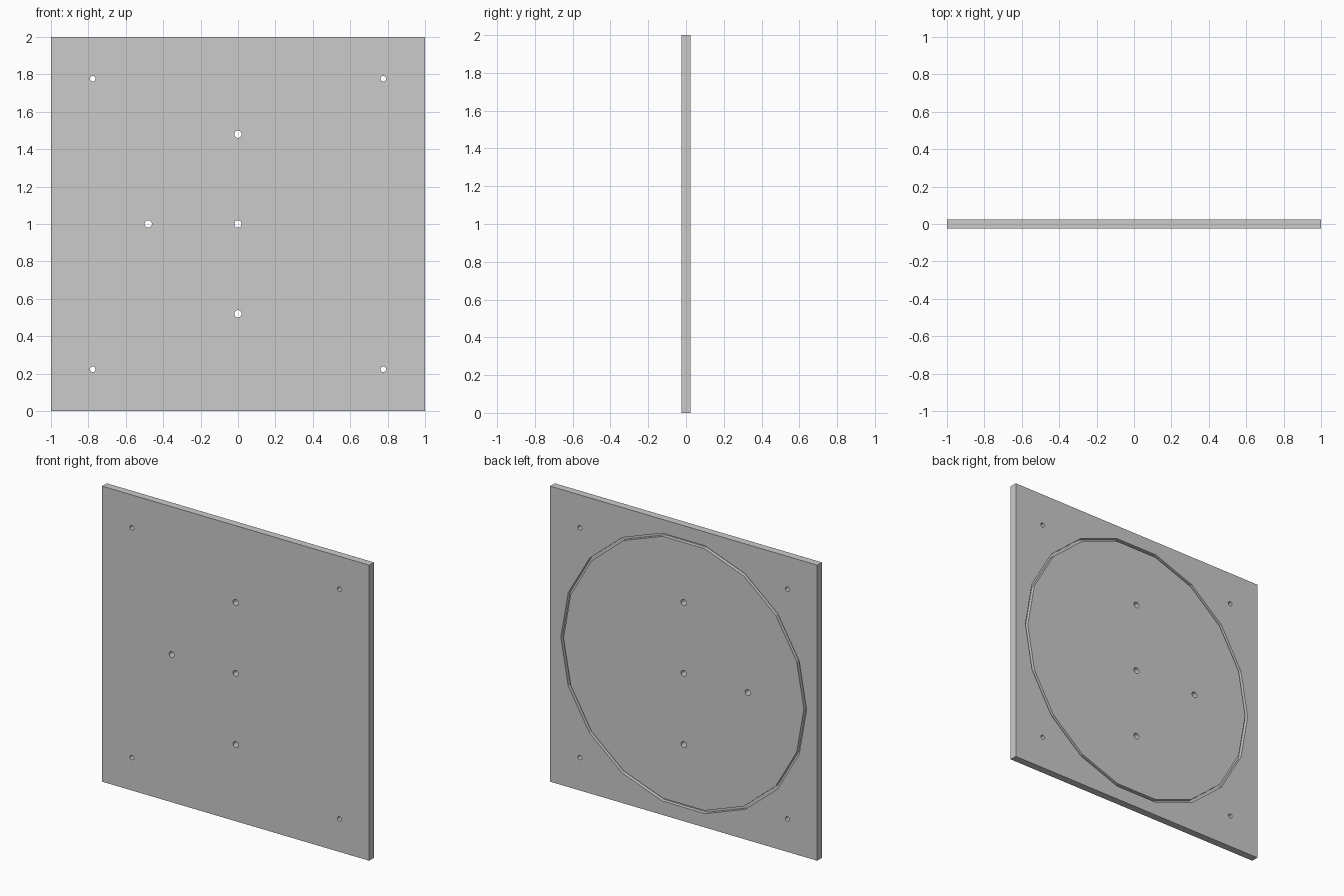
import bpy, bmesh
from math import sin, cos, pi

if "Cube" in bpy.data.objects:
    bpy.data.objects.remove(bpy.data.objects["Cube"])

HALF_T = 0.025      # half plate thickness
SIDES = 18


def make_object(name, bm):
    bmesh.ops.recalc_face_normals(bm, faces=bm.faces)
    me = bpy.data.meshes.new(name)
    bm.to_mesh(me)
    bm.free()
    ob = bpy.data.objects.new(name, me)
    bpy.context.collection.objects.link(ob)
    return ob


def loop(bm, x, z, r, y):
    return [bm.verts.new((x + r * cos(2 * pi * i / SIDES), y,
                          z + r * sin(2 * pi * i / SIDES))) for i in range(SIDES)]


def bridge(bm, a, b):
    for i in range(SIDES):
        j = (i + 1) % SIDES
        bm.faces.new((a[i], a[j], b[j], b[i]))


def add_hole(bm, x, z, r):
    a, b = loop(bm, x, z, r, -0.1), loop(bm, x, z, r, 0.1)
    bridge(bm, a, b)
    bm.faces.new(a)
    bm.faces.new(b)


def cut(target, cutter):
    cutter.hide_render = True
    mod = target.modifiers.new("cut", 'BOOLEAN')
    mod.operation = 'DIFFERENCE'
    mod.solver = 'EXACT'
    mod.object = cutter
    bpy.context.view_layer.objects.active = target
    bpy.ops.object.modifier_apply(modifier=mod.name)
    bpy.data.objects.remove(cutter, do_unlink=True)


# Square plate
bm = bmesh.new()
bmesh.ops.create_cube(bm, size=1)
for v in bm.verts:
    v.co = (v.co.x * 2, v.co.y * 2 * HALF_T, v.co.z * 2 + 1)
plate = make_object("square_plate", bm)

# Through holes: four corner fixings and four inner holes
bm = bmesh.new()
for sx in (-1, 1):
    for sz in (-1, 1):
        add_hole(bm, sx * 0.777, 1 + sz * 0.777, 0.015)
for x, z in ((0, 1), (0, 1.48), (0, 0.52), (-0.48, 1)):
    add_hole(bm, x, z, 0.02)
cut(plate, make_object("hole_cutter", bm))

# Ring groove in the back face
bm = bmesh.new()
rings = [loop(bm, 0, 1, r, y) for r, y in
         ((0.92, 0.0), (0.92, 0.1), (0.90, 0.1), (0.90, 0.0))]
for k in range(4):
    bridge(bm, rings[k], rings[(k + 1) % 4])
cut(plate, make_object("groove_cutter", bm))
